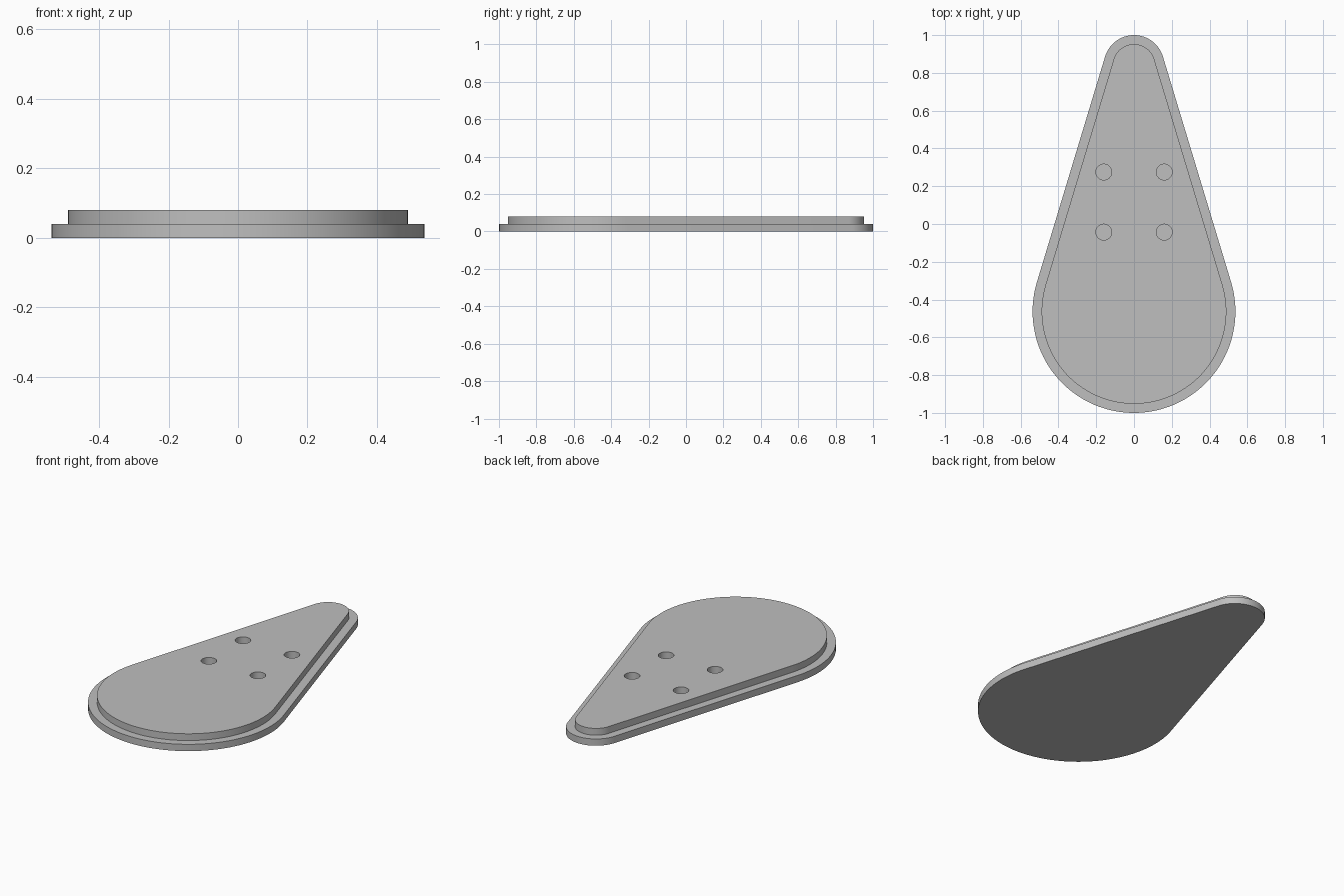
import bpy
import bmesh
from math import sin, cos, asin, pi, radians

cube = bpy.data.objects.get("Cube")
if cube:
    bpy.data.objects.remove(cube, do_unlink=True)

grey = bpy.data.materials.new("plain grey")
grey.use_nodes = True
colour = (0.52, 0.52, 0.52, 1)
grey.diffuse_color = colour
grey.node_tree.nodes["Principled BSDF"].inputs["Base Color"].default_value = colour

FRONT_Y, FRONT_R = -0.463, 0.537   # wide round end
BACK_Y, BACK_R = 0.84, 0.16        # narrow round end
THICK = 0.04


def arc(cx, cy, r, start, end, steps):
    angles = [start + (end - start) * i / steps for i in range(steps + 1)]
    return [(cx + r * cos(a), cy + r * sin(a)) for a in angles]


def teardrop(inset):
    """Two arcs joined by their common tangents, moved inwards by inset."""
    tilt = asin((FRONT_R - BACK_R) / (BACK_Y - FRONT_Y))
    back = arc(0, BACK_Y, BACK_R - inset, tilt, pi - tilt, 32)
    front = arc(0, FRONT_Y, FRONT_R - inset, pi - tilt, 2 * pi + tilt, 64)
    return back + front


def plate(name, loops, bottom):
    """Fill the outline, leaving inner loops open, and extrude it upwards."""
    bm = bmesh.new()
    edges = []
    for loop in loops:
        verts = [bm.verts.new((x, y, bottom)) for x, y in loop]
        edges += [bm.edges.new((v, verts[i - 1])) for i, v in enumerate(verts)]
    bmesh.ops.triangle_fill(bm, use_beauty=True, use_dissolve=False, edges=edges)
    grown = bmesh.ops.extrude_face_region(bm, geom=bm.faces[:], use_keep_orig=True)
    top = [g for g in grown["geom"] if isinstance(g, bmesh.types.BMVert)]
    bmesh.ops.translate(bm, verts=top, vec=(0, 0, THICK))
    bmesh.ops.recalc_face_normals(bm, faces=bm.faces[:])
    mesh = bpy.data.meshes.new(name)
    bm.to_mesh(mesh)
    bm.free()
    mesh.materials.append(grey)
    obj = bpy.data.objects.new(name, mesh)
    bpy.context.collection.objects.link(obj)
    bpy.ops.object.select_all(action='DESELECT')
    obj.select_set(True)
    bpy.context.view_layer.objects.active = obj
    bpy.ops.object.shade_smooth_by_angle(angle=radians(30))


# Lower flange
plate("base_plate", [teardrop(0)], 0)

# Raised plate with four round holes
holes = [arc(x, y, 0.042, 0, 2 * pi, 32)[:-1]
         for x in (-0.16, 0.16) for y in (-0.043, 0.275)]
plate("raised_plate", [teardrop(0.048)] + holes, THICK)
